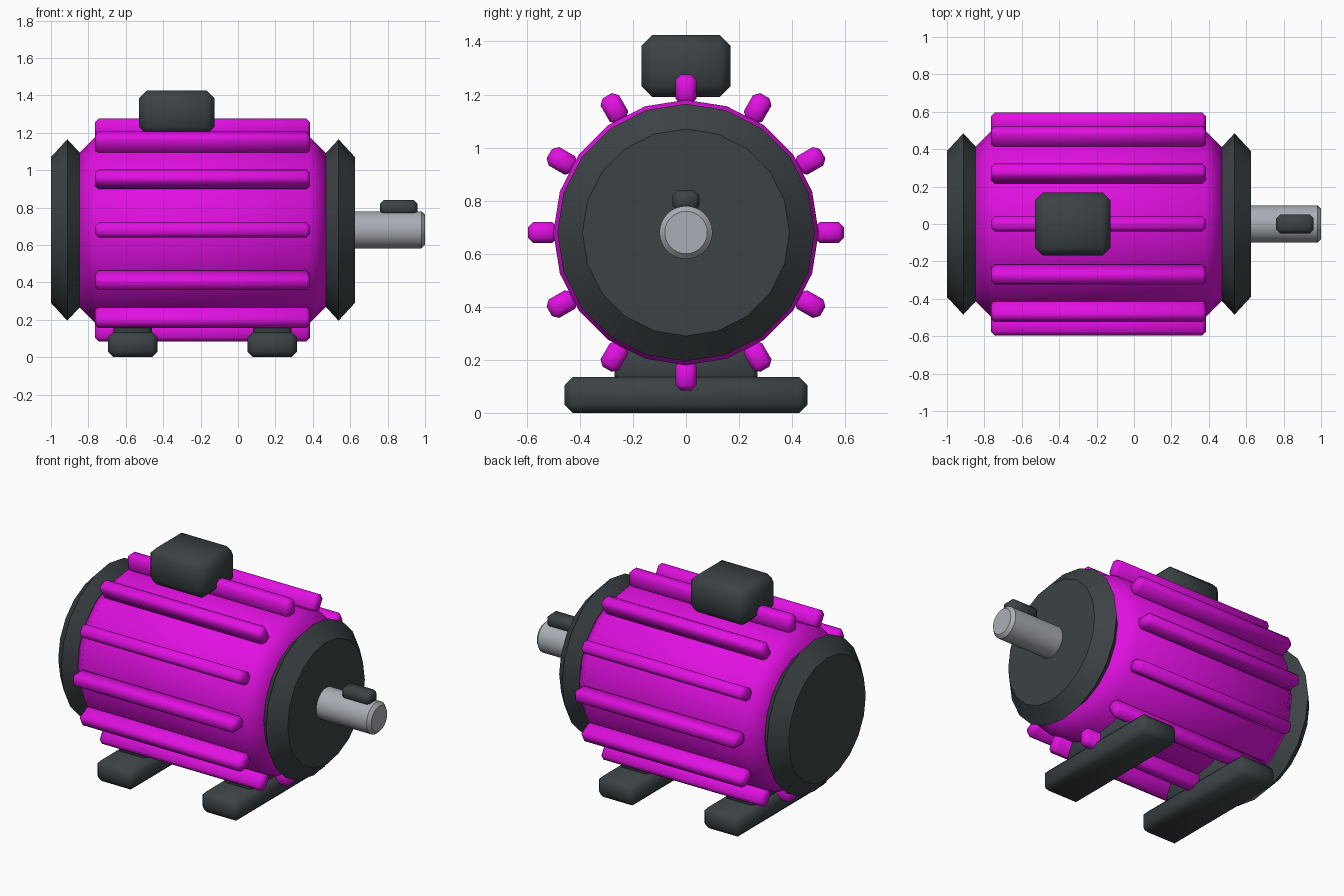
import bpy, bmesh
from math import pi, radians, sin, cos
from mathutils import Matrix

if "Cube" in bpy.data.objects:
    bpy.data.objects.remove(bpy.data.objects["Cube"], do_unlink=True)

AXIS = 0.68  # height of the shaft centre line


def material(name, rgb):
    m = bpy.data.materials.new(name)
    m.use_nodes = True
    m.diffuse_color = (*rgb, 1)
    m.node_tree.nodes["Principled BSDF"].inputs["Base Color"].default_value = (*rgb, 1)
    return m


MAGENTA = material("magenta paint", (0.75, 0.005, 0.75))
DARK = material("dark grey", (0.045, 0.055, 0.06))
STEEL = material("steel", (0.40, 0.42, 0.46))


def finish(name, bm, mat, angle):
    bmesh.ops.recalc_face_normals(bm, faces=bm.faces[:])
    mesh = bpy.data.meshes.new(name)
    bm.to_mesh(mesh)
    bm.free()
    mesh.materials.append(mat)
    ob = bpy.data.objects.new(name, mesh)
    bpy.context.collection.objects.link(ob)
    bpy.ops.object.select_all(action='DESELECT')
    ob.select_set(True)
    bpy.context.view_layer.objects.active = ob
    bpy.ops.object.shade_smooth_by_angle(angle=radians(angle))
    return ob


def lathe(name, profile, sides, mat, angle=30):
    """Closed solid turned around the shaft line from (x, radius) points."""
    bm = bmesh.new()
    rings = []
    for x, r in profile:
        turns = [2 * pi * i / sides for i in range(sides)]
        rings.append([bm.verts.new((x, r * cos(a), AXIS + r * sin(a))) for a in turns])
    for a, b in zip(rings, rings[1:]):
        for i in range(sides):
            j = (i + 1) % sides
            bm.faces.new((a[i], a[j], b[j], b[i]))
    bm.faces.new(rings[0])
    bm.faces.new(rings[-1])
    return finish(name, bm, mat, angle)


def box(name, xs, ys, zs, bevel, mat, turn=0):
    """Chamfered box, optionally turned around the shaft line."""
    bm = bmesh.new()
    bmesh.ops.create_cube(bm, size=1)
    for v in bm.verts:
        v.co = [lo + (c + 0.5) * (hi - lo) for c, (lo, hi) in zip(v.co, (xs, ys, zs))]
    bmesh.ops.bevel(bm, geom=bm.edges[:], offset=bevel, segments=1,
                    affect='EDGES', profile=0.5)
    bmesh.ops.rotate(bm, verts=bm.verts[:], cent=(0, 0, AXIS),
                     matrix=Matrix.Rotation(turn, 3, 'X'))
    return finish(name, bm, mat, 50)


# Housing
lathe("housing", [(-0.85, 0.41), (-0.76, 0.5), (0.38, 0.5), (0.47, 0.41)], 20, MAGENTA, 50)

# Cooling fins
for i in range(12):
    box(f"cooling_fin_{i + 1}", (-0.765, 0.385), (-0.04, 0.04),
        (AXIS + 0.485, AXIS + 0.595), 0.02, MAGENTA, i * pi / 6)

# End covers
for name, x0 in (("rear_cover", -1.0), ("drive_cover", 0.45)):
    lathe(name, [(x0, 0.39), (x0 + 0.0875, 0.485), (x0 + 0.175, 0.39)], 20, DARK)

# Output shaft and key
lathe("shaft", [(0.55, 0.1), (0.98, 0.1), (1.0, 0.08)], 32, STEEL)
box("shaft_key", (0.76, 0.96), (-0.05, 0.05), (0.76, 0.84), 0.02, DARK)

# Terminal box
box("terminal_box", (-0.53, -0.125), (-0.168, 0.168), (1.19, 1.425), 0.042, DARK)

# Mounting feet
for name, x in (("rear", -0.563), ("drive", 0.183)):
    box(f"{name}_foot", (x - 0.133, x + 0.133), (-0.458, 0.458), (0, 0.135), 0.03, DARK)
    box(f"{name}_foot_riser", (x - 0.103, x + 0.103), (-0.27, 0.27), (0.1, 0.25), 0.02, DARK)
